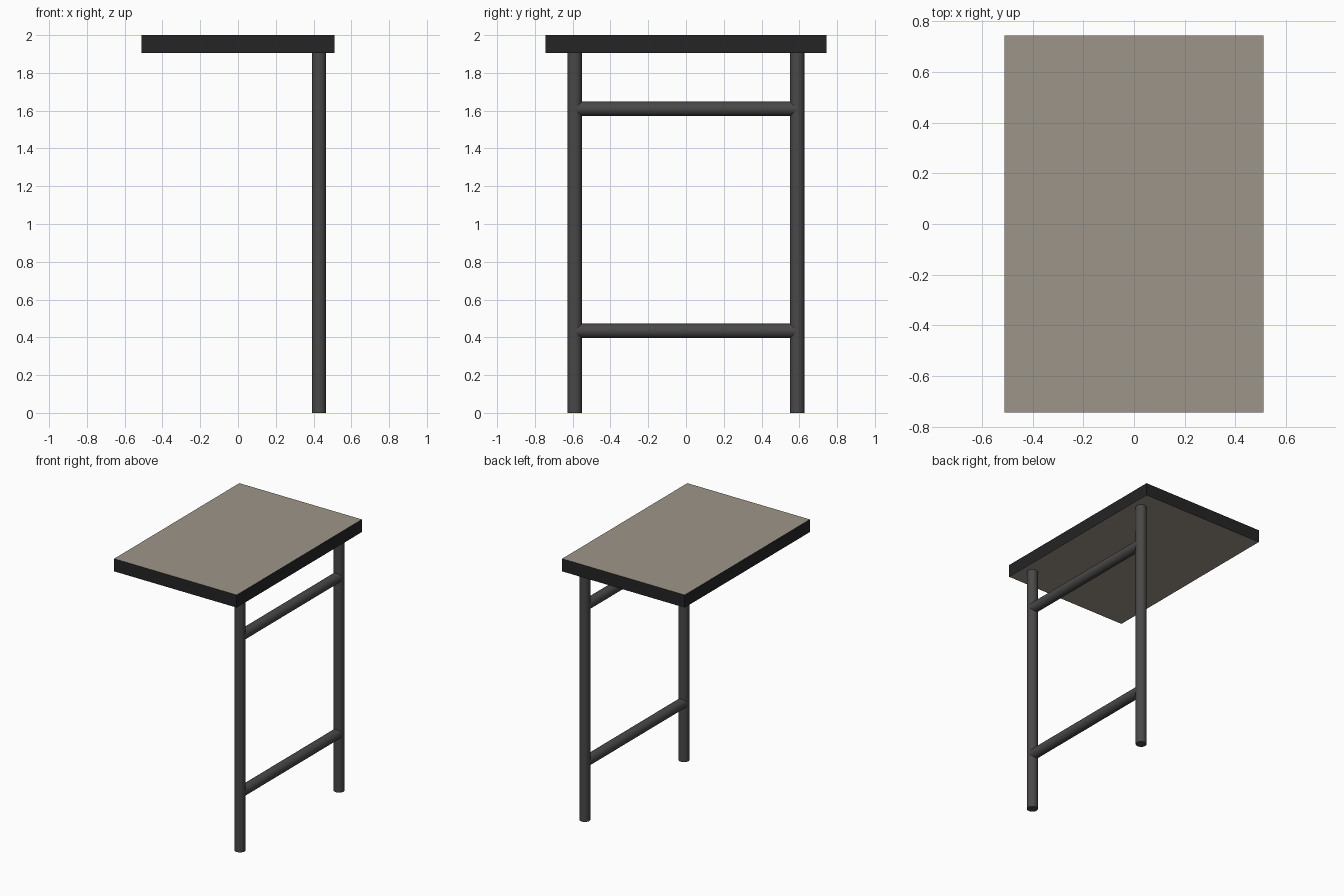
import bpy
from mathutils import Vector

if "Cube" in bpy.data.objects:
    bpy.data.objects.remove(bpy.data.objects["Cube"])


def material(name, rgb):
    m = bpy.data.materials.new(name)
    m.diffuse_color = (*rgb, 1.0)
    m.use_nodes = True
    m.node_tree.nodes["Principled BSDF"].inputs["Base Color"].default_value = m.diffuse_color
    return m


BEIGE = material("beige laminate", (0.34, 0.30, 0.248))
BLACK = material("black edging", (0.018, 0.018, 0.018))
GREY = material("dark grey metal", (0.068, 0.065, 0.064))

RADIUS = 0.038
LEG_X, LEG_Y = 0.429, 0.589
TOP_BOTTOM, TOP_Z = 1.905, 2.0


def tube(name, start, end):
    """Smooth round tube between two points."""
    a, b = Vector(start), Vector(end)
    bpy.ops.mesh.primitive_cylinder_add(
        vertices=32, radius=RADIUS, depth=(b - a).length, location=(a + b) / 2,
        rotation=(b - a).to_track_quat('Z', 'Y').to_euler())
    obj = bpy.context.object
    obj.name = name
    obj.data.materials.append(GREY)
    bpy.ops.object.shade_smooth_by_angle()
    return obj


# Table top: beige faces above and below, black edge band
bpy.ops.mesh.primitive_cube_add(size=1, location=(0, 0, (TOP_BOTTOM + TOP_Z) / 2))
top = bpy.context.object
top.name = "table_top"
top.scale = (1.02, 1.488, TOP_Z - TOP_BOTTOM)
bpy.ops.object.transform_apply(location=False, rotation=False, scale=True)
top.data.materials.append(BEIGE)
top.data.materials.append(BLACK)
for face in top.data.polygons:
    face.material_index = 0 if abs(face.normal.z) > 0.5 else 1

# Two legs under the right edge
for name, y in (("front_leg", -LEG_Y), ("back_leg", LEG_Y)):
    tube(name, (LEG_X, y, 0), (LEG_X, y, TOP_BOTTOM + 0.002))

# Cross rails joining the legs
for name, z in (("lower_rail", 0.434), ("upper_rail", 1.61)):
    tube(name, (LEG_X, -LEG_Y, z), (LEG_X, LEG_Y, z))
